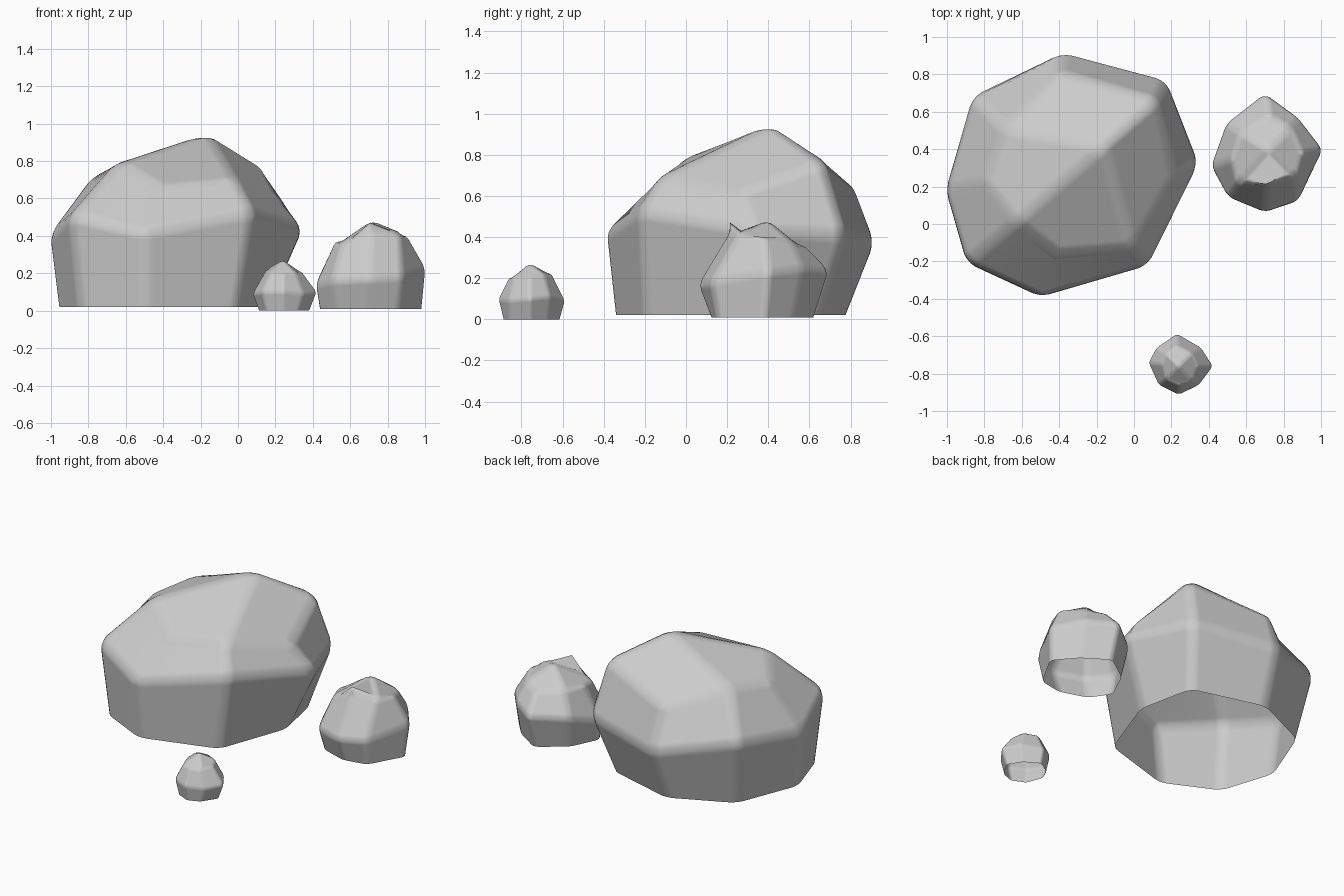
import bpy, bmesh


def rock(name, base, mid, top, peak, z0, bevel):
    """Open-bottomed boulder: three 8-point rings and a peak, edges rounded."""
    bm = bmesh.new()
    rings = [[bm.verts.new((x, y, z0)) for x, y in base],
             [bm.verts.new(p) for p in mid],
             [bm.verts.new(p) for p in top]]
    n = len(base)
    for lo, hi in zip(rings, rings[1:]):
        for i in range(n):
            j = (i + 1) % n
            bm.faces.new((lo[i], lo[j], hi[j], hi[i]))
    tip = bm.verts.new(peak)
    t = rings[2]
    for i in range(1, n, 2):      # four quads meet at the peak
        bm.faces.new((t[i], t[(i + 1) % n], t[(i + 2) % n], tip))
    me = bpy.data.meshes.new(name)
    bm.to_mesh(me)
    bm.free()
    for p in me.polygons:
        p.use_smooth = True
    ob = bpy.data.objects.new(name, me)
    bpy.context.collection.objects.link(ob)
    b = ob.modifiers.new("round_edges", 'BEVEL')
    b.width = bevel
    b.segments = 3
    b.limit_method = 'ANGLE'
    b.angle_limit = 0.2
    b.harden_normals = True
    return ob


# large boulder
rock("large_rock",
     [(-.50, -.35), (0, -.20), (.17, .27), (.09, .65),
      (-.40, .785), (-.80, .60), (-.965, .18), (-.85, -.18)],
     [(-.50, -.395, .42), (.08, -.225, .53), (.36, .33, .44), (.175, .775, .41),
      (-.38, .925, .37), (-.87, .69, .47), (-1.012, .18, .40), (-.90, -.21, .51)],
     [(-.41, -.15, .65), (-.01, -.13, .70), (.21, .25, .61), (.13, .67, .77),
      (-.40, .82, .65), (-.69, .51, .74), (-.80, .22, .70), (-.63, .01, .80)],
     (-.16, .42, .95), .02, .05)

# medium stone
rock("medium_rock",
     [(.70, .12), (.86, .15), (.99, .38), (.87, .52),
      (.70, .63), (.52, .50), (.43, .31), (.52, .18)],
     [(.70, .055, .17), (.88, .12, .18), (1.01, .40, .23), (.88, .57, .25),
      (.70, .705, .24), (.49, .54, .22), (.41, .31, .14), (.50, .14, .16)],
     [(.71, .22, .44), (.87, .25, .41), (.90, .38, .41), (.84, .52, .37),
      (.72, .58, .36), (.57, .49, .37), (.52, .35, .38), (.55, .21, .35)],
     (.72, .40, .49), .01, .03)

# small stone
rock("small_rock",
     [(.24, -.89), (.32, -.86), (.385, -.76), (.33, -.67),
      (.23, -.61), (.14, -.67), (.11, -.74), (.15, -.85)],
     [(.24, -.915, .10), (.35, -.86, .09), (.425, -.76, .10), (.36, -.66, .11),
      (.23, -.585, .09), (.12, -.66, .12), (.075, -.74, .09), (.13, -.86, .10)],
     [(.24, -.86, .205), (.31, -.84, .20), (.34, -.76, .21), (.31, -.69, .22),
      (.23, -.65, .22), (.17, -.69, .23), (.15, -.75, .22), (.17, -.83, .20)],
     (.24, -.76, .275), 0, .015)
